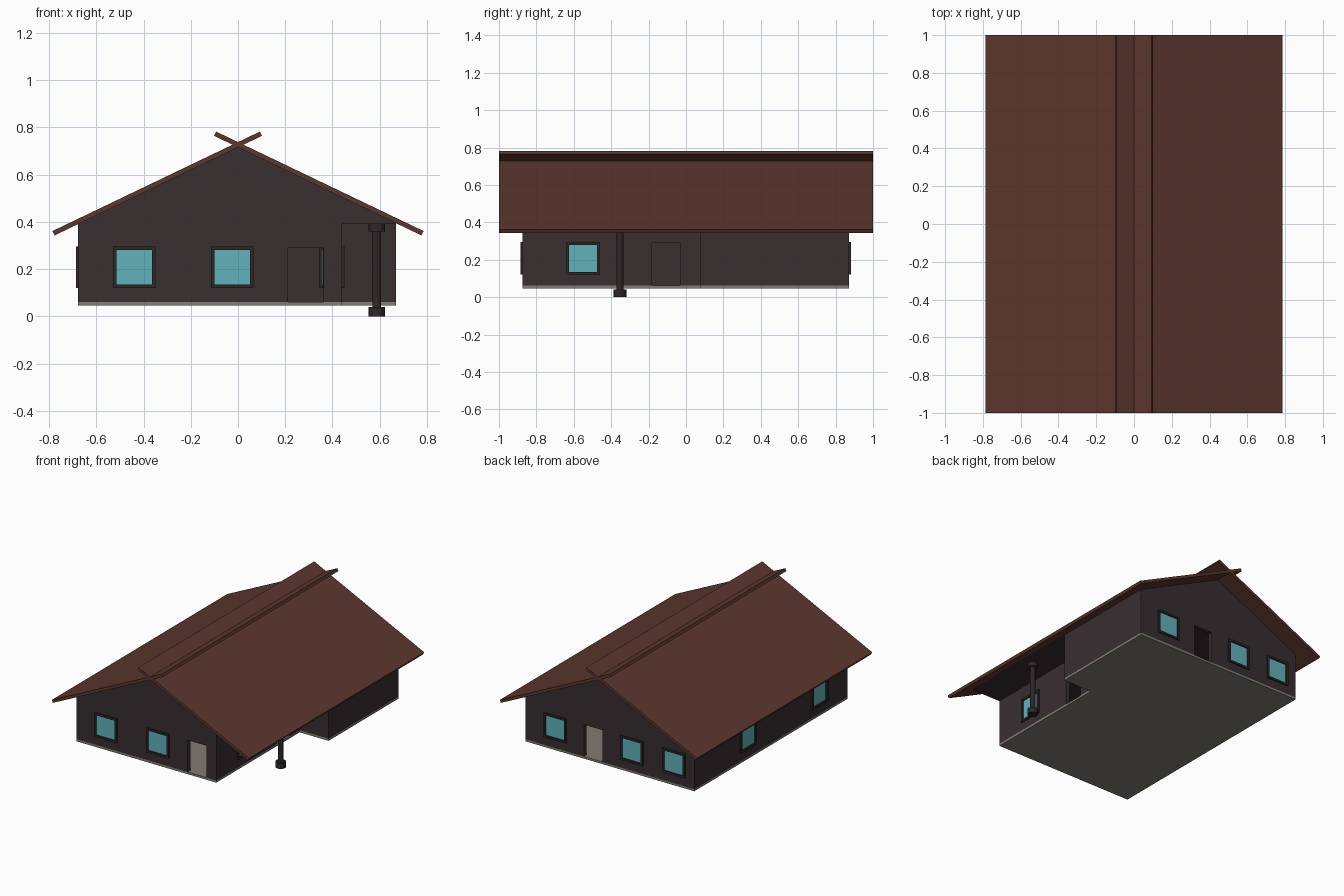
import bpy, bmesh, math
from mathutils import Matrix, Vector

if "Cube" in bpy.data.objects:
    bpy.data.objects.remove(bpy.data.objects["Cube"])


def mat(name, rgb):
    m = bpy.data.materials.new(name)
    lin = [((c / 255 + 0.055) / 1.055) ** 2.4 for c in rgb]
    m.diffuse_color = (*lin, 1)
    m.use_nodes = True
    m.node_tree.nodes["Principled BSDF"].inputs["Base Color"].default_value = m.diffuse_color
    return m


WALL = mat("dark wall", (56, 46, 48))
TRIM = mat("dark trim", (46, 38, 39))
ROOF = mat("red brown roof", (92, 54, 46))
GLASS = mat("teal glass", (98, 178, 187))
FLOOR = mat("grey floor", (128, 125, 116))


def finish(name, bm, material):
    bmesh.ops.recalc_face_normals(bm, faces=bm.faces)
    me = bpy.data.meshes.new(name)
    bm.to_mesh(me)
    bm.free()
    me.materials.append(material)
    ob = bpy.data.objects.new(name, me)
    bpy.context.collection.objects.link(ob)
    return ob


def add_box(bm, lo, hi, xf=Matrix()):
    lo, hi = Vector(lo), Vector(hi)
    bmesh.ops.create_cube(bm, size=1, matrix=xf @ Matrix.Translation((lo + hi) / 2)
                          @ Matrix.Diagonal((*(hi - lo), 1)))


def box(name, lo, hi, material, xf=Matrix()):
    bm = bmesh.new()
    add_box(bm, lo, hi, xf)
    return finish(name, bm, material)


def prism(name, pts, offset, material):
    """Extrude a closed outline of 3D points by an offset."""
    bm = bmesh.new()
    f = bm.faces.new([bm.verts.new(p) for p in pts])
    r = bmesh.ops.extrude_face_region(bm, geom=[f])
    bmesh.ops.translate(bm, vec=offset,
                        verts=[v for v in r["geom"] if isinstance(v, bmesh.types.BMVert)])
    return finish(name, bm, material)


def footprint(inset, z):
    x0, x1, xp, y0, y1, yp = -0.677, 0.67, 0.44, -0.875, 0.872, 0.075
    t = inset
    return [(x0 + t, y0 + t, z), (xp - t, y0 + t, z), (xp - t, yp + t, z),
            (x1 - t, yp + t, z), (x1 - t, y1 - t, z), (x0 + t, y1 - t, z)]


# floor slab with the porch notch
prism("floor_slab", footprint(0, 0.045), (0, 0, 0.016), FLOOR)

# gabled house body, later hollowed and cut
walls = prism("walls", [(-0.677, -0.875, 0.06), (0.67, -0.875, 0.06), (0.67, -0.875, 0.395),
                        (0, -0.875, 0.717), (-0.677, -0.875, 0.392)], (0, 1.747, 0), WALL)
cutters = [box("porch_cutter", (0.44, -1, 0), (0.8, 0.075, 0.39), WALL),
           prism("room_cutter", footprint(0.03, 0.03), (0, 0, 0.35), WALL)]


def place(side, u):
    """Local frame on a wall: x along the wall, -y outward."""
    angle, at = {"front": (0, (u, -0.875, 0)), "back": (math.pi, (u, 0.872, 0)),
                 "left": (-math.pi / 2, (-0.677, u, 0)),
                 "porch": (math.pi / 2, (0.44, u, 0))}[side]
    return Matrix.Translation(at) @ Matrix.Rotation(angle, 4, "Z")


# windows: frame of four bars, glass pane and wall opening
windows = [("front", -0.44), ("front", -0.025), ("back", 0.432), ("back", -0.18),
           ("back", -0.516), ("left", 0.264), ("left", -0.55), ("porch", -0.55)]
for i, (side, u) in enumerate(windows):
    xf = place(side, u)
    bm = bmesh.new()
    for s in (-1, 1):
        a, b = sorted((s * 0.075, s * 0.09))
        add_box(bm, (a, -0.01, 0.12), (b, 0.08, 0.295), xf)
        z = 0.2075 + s * 0.08
        add_box(bm, (-0.075, -0.01, z - 0.0075), (0.075, 0.08, z + 0.0075), xf)
    finish(f"window_frame_{i}", bm, TRIM)
    box(f"window_glass_{i}", (-0.076, 0, 0.134), (0.076, 0.008, 0.281), GLASS, xf)
    cutters.append(box(f"window_cutter_{i}", (-0.082, -0.1, 0.128), (0.082, 0.1, 0.287), WALL, xf))

# open doorways
for side, u in (("front", 0.286), ("back", 0.13), ("porch", -0.107)):
    cutters.append(box(f"door_cutter_{side}", (-0.075, -0.1, 0.02), (0.075, 0.1, 0.29),
                       WALL, place(side, u)))

# apply all cuts, then remove the cutters
for c in cutters:
    m = walls.modifiers.new(c.name, "BOOLEAN")
    m.operation, m.solver, m.object = "DIFFERENCE", "EXACT", c
bpy.context.view_layer.update()
cut = bpy.data.meshes.new_from_object(walls.evaluated_get(bpy.context.evaluated_depsgraph_get()))
walls.modifiers.clear()
walls.data = cut
for c in cutters:
    bpy.data.objects.remove(c)

# two roof slabs crossing at the ridge
for name, s in (("roof_right", 1), ("roof_left", -1)):
    prism(name, [(s * 0.776, -1, 0.343), (s * 0.786, -1, 0.361),
                 (s * -0.092, -1, 0.782), (s * -0.101, -1, 0.764)], (0, 2, 0), ROOF)

# porch column: base, shaft, cap
bm = bmesh.new()
for r, z0, z1 in ((0.035, 0, 0.04), (0.018, 0.04, 0.36), (0.035, 0.36, 0.39)):
    bmesh.ops.create_cone(bm, cap_ends=True, segments=12, radius1=r, radius2=r, depth=z1 - z0,
                          matrix=Matrix.Translation((0.588, -0.353, (z0 + z1) / 2)))
finish("porch_column", bm, TRIM)
